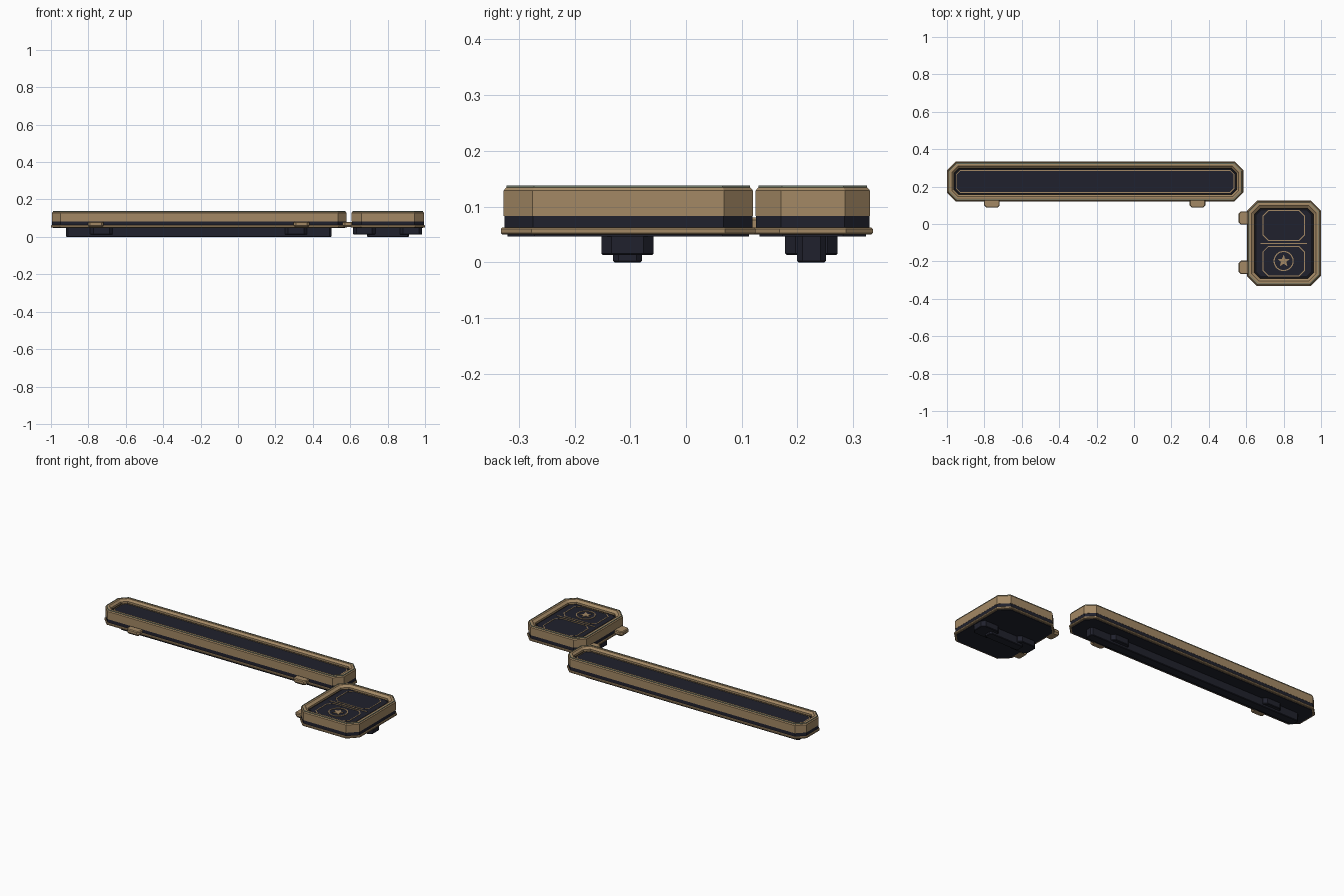
import bpy, bmesh, math

cube = bpy.data.objects.get("Cube")
if cube:
    bpy.data.objects.remove(cube, do_unlink=True)


def material(name, rgb):
    m = bpy.data.materials.new(name)
    m.use_nodes = True
    m.diffuse_color = (*rgb, 1)
    m.node_tree.nodes["Principled BSDF"].inputs["Base Color"].default_value = (*rgb, 1)
    return m


BRASS = material("brass tan", (0.37, 0.25, 0.13))
NAVY = material("dark navy", (0.0145, 0.0155, 0.026))
BLACK = material("soft black", (0.006, 0.006, 0.009))
TRIM = material("grey green trim", (0.19, 0.23, 0.17))


def octagon(rect, chamfer, inset, z):
    """Rectangle (x0, x1, y0, y1) with cut corners, moved inwards by inset."""
    x0, x1, y0, y1 = rect
    x0, x1, y0, y1 = x0 + inset, x1 - inset, y0 + inset, y1 - inset
    c = max(chamfer - 0.586 * inset, 0.002)
    return [(x0 + c, y0, z), (x1 - c, y0, z), (x1, y0 + c, z), (x1, y1 - c, z),
            (x1 - c, y1, z), (x0 + c, y1, z), (x0, y1 - c, z), (x0, y0 + c, z)]


def radial(centre, radii, count, z):
    """Points around a centre, cycling through the radii."""
    return [(centre[0] + radii[i % len(radii)] * math.sin(math.tau * i / count),
             centre[1] + radii[i % len(radii)] * math.cos(math.tau * i / count), z)
            for i in range(count)]


def loft(name, loops, mat, hollow=False):
    """Skin a stack of loops; hollow ones close on themselves as a ring."""
    bm = bmesh.new()
    rows = [[bm.verts.new(p) for p in loop] for loop in loops]
    pairs = list(zip(rows, rows[1:]))
    if hollow:
        pairs.append((rows[-1], rows[0]))
    else:
        bm.faces.new(rows[0])
        bm.faces.new(rows[-1])
    n = len(rows[0])
    for a, b in pairs:
        for i in range(n):
            j = (i + 1) % n
            bm.faces.new((a[i], a[j], b[j], b[i]))
    bmesh.ops.recalc_face_normals(bm, faces=bm.faces)
    mesh = bpy.data.meshes.new(name)
    bm.to_mesh(mesh)
    bm.free()
    mesh.materials.append(mat)
    obj = bpy.data.objects.new(name, mesh)
    bpy.context.collection.objects.link(obj)
    return obj


def shape(name, rect, chamfer, profile, mat, hollow=False):
    return loft(name, [octagon(rect, chamfer, d, z) for d, z in profile], mat, hollow)


def line(name, rect, chamfer, z, width=0.005):
    """Thin raised outline."""
    shape(name, rect, chamfer, [(0, z), (0, z + 0.003), (width, z + 0.003), (width, z)],
          BRASS, True)


FLOOR = 0.115


def tray(name, rect, chamfer, lip):
    """Layered case with a raised rim and a sunken panel."""
    shape(name + "_flange", rect, chamfer,
          [(0.003, 0.05), (0, 0.053), (0, 0.06), (0.003, 0.063)], BRASS)
    shape(name + "_underside", rect, chamfer, [(0.012, 0.047), (0.012, 0.052)], NAVY)
    shape(name + "_band", rect, chamfer, [(0.006, 0.062), (0.006, 0.084)], NAVY)
    shape(name + "_rim", rect, chamfer,
          [(0.005, 0.083), (0.005, 0.129), (0.009, 0.134), (0.016, 0.137), (0.026, 0.137),
           (lip, 0.126), (lip, 0.083)], BRASS, True)
    shape(name + "_rim_trim", rect, chamfer,
          [(0.01, 0.132), (0.01, 0.138), (0.014, 0.138), (0.014, 0.132)], TRIM, True)
    shape(name + "_border", rect, chamfer, [(lip - 0.002, 0.08), (lip - 0.002, FLOOR)], BLACK)
    shape(name + "_panel", rect, chamfer,
          [(lip + 0.012, FLOOR - 0.01), (lip + 0.012, FLOOR + 0.003)], NAVY)


def rail(name, x0, x1, y, saddles):
    """Mounting rail below a tray, with wider saddles across it."""
    shape(name, (x0, x1, y - 0.026, y + 0.026), 0.01,
          [(0.003, 0), (0, 0.003), (0, 0.05)], NAVY)
    for i, x in enumerate(saddles):
        shape(f"{name}_saddle_{i + 1}", (x - 0.06, x + 0.06, y - 0.047, y + 0.047), 0.018,
              [(0.003, 0.013), (0, 0.016), (0, 0.05)], NAVY)


def clip(name, rect):
    shape(name, rect, 0.012, [(0.008, 0.052), (0, 0.062), (0, 0.076), (0.004, 0.081)], BRASS)


# Long tray
LONG = (-1.0, 0.585, 0.12, 0.335)
tray("long_tray", LONG, 0.048, 0.037)
line("long_tray_inlay", (-0.953, 0.538, 0.167, 0.288), 0.022, FLOOR + 0.002)
rail("long_rail", -0.92, 0.50, 0.225, (-0.73, 0.31))
for i, x in enumerate((-0.76, 0.34)):
    clip(f"long_tray_clip_{i + 1}", (x - 0.042, x + 0.042, 0.087, 0.14))

# Small tray
SMALL = (0.603, 1.0, -0.332, 0.125)
tray("small_tray", SMALL, 0.055, 0.041)
rail("small_rail", 0.69, 0.915, -0.105, (0.675, 0.925))
for i, y in enumerate((0.032, -0.232)):
    clip(f"small_tray_clip_{i + 1}", (0.56, 0.62, y - 0.036, y + 0.036))

# Outlined fields, divider and star badge on the small panel
TOP = FLOOR + 0.002
line("upper_field_outline", (0.687, 0.914, -0.09, 0.074), 0.03, TOP)
line("lower_field_outline", (0.687, 0.914, -0.28, -0.118), 0.03, TOP)
shape("field_divider", (0.675, 0.926, -0.107, -0.101), 0.002, [(0, TOP), (0, TOP + 0.003)], BRASS)
BADGE = (0.8, -0.198)
loft("badge_ring", [radial(BADGE, [r], 32, z) for r, z in
                    ((0.054, TOP), (0.054, TOP + 0.004), (0.048, TOP + 0.004), (0.048, TOP))],
     BRASS, True)
loft("badge_star", [radial(BADGE, [0.034, 0.015], 10, z) for z in (TOP, TOP + 0.004)], BRASS)
